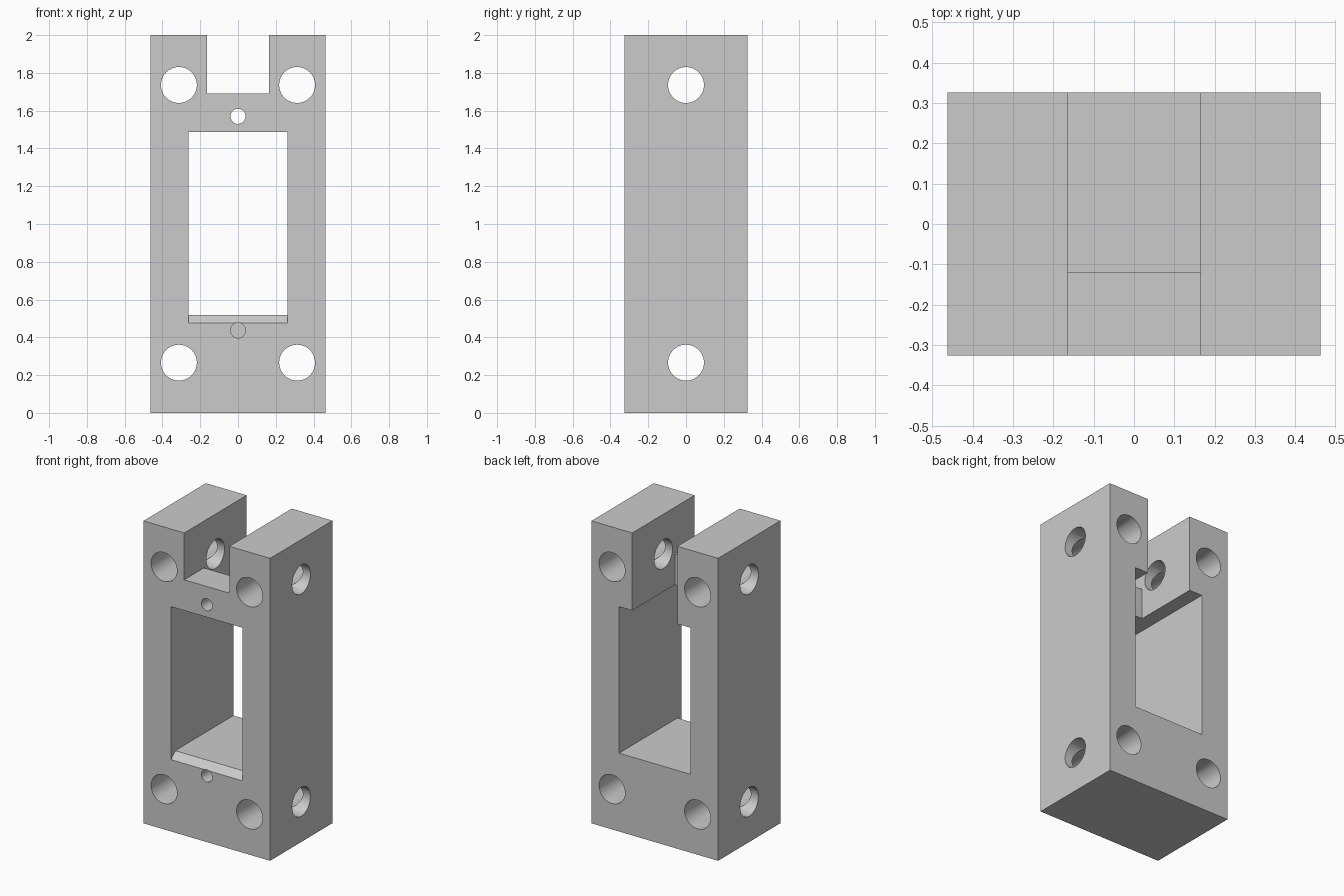
import bpy
import bmesh
from math import pi
from mathutils import Matrix, Vector

cube = bpy.data.objects.get("Cube")
if cube:
    bpy.data.objects.remove(cube, do_unlink=True)

WIDTH, DEPTH, HEIGHT = 0.926, 0.652, 2.0
FRONT = -DEPTH / 2

grey = bpy.data.materials.new("plain grey")
grey.use_nodes = True
colour = (0.6, 0.6, 0.6, 1)
grey.diffuse_color = colour
grey.node_tree.nodes["Principled BSDF"].inputs["Base Color"].default_value = colour


def finish(name, bm):
    bmesh.ops.recalc_face_normals(bm, faces=bm.faces)
    mesh = bpy.data.meshes.new(name)
    bm.to_mesh(mesh)
    bm.free()
    mesh.materials.append(grey)
    obj = bpy.data.objects.new(name, mesh)
    bpy.context.collection.objects.link(obj)
    return obj


def prism(name, profile, half_width):
    """Extrude a y-z profile symmetrically along x."""
    bm = bmesh.new()
    face = bm.faces.new([bm.verts.new((-half_width, y, z)) for y, z in profile])
    out = bmesh.ops.extrude_face_region(bm, geom=[face])
    verts = [g for g in out["geom"] if isinstance(g, bmesh.types.BMVert)]
    bmesh.ops.translate(bm, vec=(2 * half_width, 0, 0), verts=verts)
    return finish(name, bm)


def drill(name, axis, centre, radius, length, sides=64):
    turn = Matrix.Rotation(pi / 2, 4, "Y" if axis == "x" else "X")
    bm = bmesh.new()
    bmesh.ops.create_cone(bm, cap_ends=True, segments=sides, radius1=radius,
                          radius2=radius, depth=length,
                          matrix=Matrix.Translation(Vector(centre)) @ turn)
    return finish(name, bm)


def cut(body, cutter):
    cutter.hide_render = True
    mod = body.modifiers.new(cutter.name, "BOOLEAN")
    mod.operation = "DIFFERENCE"
    mod.solver = "EXACT"
    mod.object = cutter
    bpy.context.view_layer.objects.active = body
    bpy.ops.object.modifier_apply(modifier=mod.name)
    bpy.data.objects.remove(cutter, do_unlink=True)


# Solid block
block = prism("mounting_block", [(FRONT, 0), (-FRONT, 0), (-FRONT, HEIGHT), (FRONT, HEIGHT)],
              WIDTH / 2)

# Window with a chamfered front sill
cut(block, prism("window", [(-0.4, 1.487), (0.4, 1.487), (0.4, 0.518),
                            (-0.283, 0.518), (-0.4, 0.401)], 0.261))

# Top notch, deeper behind the front bridge so it opens into the window
cut(block, prism("notch", [(-0.4, 2.2), (0.4, 2.2), (0.4, 1.2),
                           (-0.12, 1.2), (-0.12, 1.69), (-0.4, 1.69)], 0.165))

# Large cross holes through the front and the sides
for z in (0.266, 1.736):
    for x in (-0.313, 0.313):
        cut(block, drill("front_hole", "y", (x, 0, z), 0.095, 1))
    cut(block, drill("side_hole", "x", (0, 0, z), 0.095, 1.4))

# Small screw holes: through the bridge, blind below the sill
for z in (0.437, 1.57):
    cut(block, drill("screw_hole", "y", (0, FRONT, z), 0.04, 0.44, 32))

# Smooth bores with crisp edges
bpy.ops.object.select_all(action="DESELECT")
block.select_set(True)
bpy.context.view_layer.objects.active = block
bpy.ops.object.shade_smooth_by_angle(angle=pi / 6)
